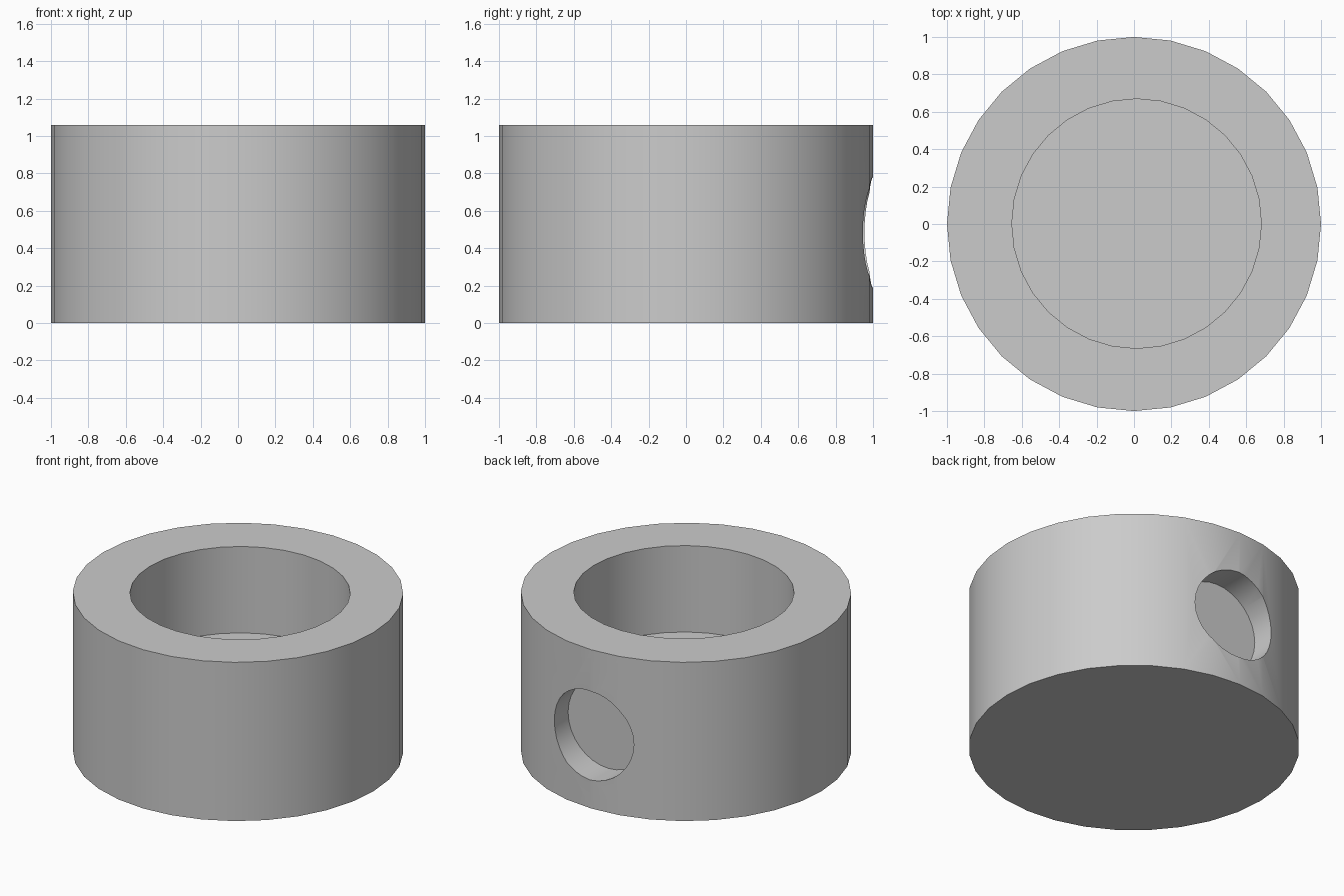
import bpy
import math

cube = bpy.data.objects.get("Cube")
if cube:
    bpy.data.objects.remove(cube, do_unlink=True)

HEIGHT = 1.06
OFFSET_X = 0.014      # bore and side hole sit slightly off centre
HOLE_Z = 0.485

grey = bpy.data.materials.new("plain_grey")
grey.use_nodes = True
grey.diffuse_color = (0.6, 0.6, 0.6, 1)
grey.node_tree.nodes["Principled BSDF"].inputs["Base Color"].default_value = (0.6, 0.6, 0.6, 1)


def cylinder(name, radius, depth, centre, tilt=0.0):
    bpy.ops.mesh.primitive_cylinder_add(vertices=32, radius=radius, depth=depth,
                                        location=centre, rotation=(tilt, 0, 0))
    obj = bpy.context.object
    obj.name = name
    obj.data.materials.append(grey)
    return obj


def cut(target, cutter):
    mod = target.modifiers.new(cutter.name, 'BOOLEAN')
    mod.operation = 'DIFFERENCE'
    mod.solver = 'EXACT'
    mod.object = cutter
    cutter.hide_render = True
    bpy.ops.object.select_all(action='DESELECT')
    target.select_set(True)
    bpy.context.view_layer.objects.active = target
    bpy.ops.object.modifier_apply(modifier=mod.name)
    bpy.data.objects.remove(cutter, do_unlink=True)


# Solid round body
body = cylinder("collar_body", 1.0, HEIGHT, (0, 0, HEIGHT / 2))

# Blind bore from the top, floor near mid height
bore_floor, bore_top = 0.483, 1.4
cut(body, cylinder("bore_cutter", 0.667, bore_top - bore_floor,
                   (OFFSET_X, 0.002, (bore_top + bore_floor) / 2)))

# Shallow blind round hole in the back
hole_floor, hole_end = 0.80, 1.2
cut(body, cylinder("side_hole_cutter", 0.297, hole_end - hole_floor,
                   (OFFSET_X, (hole_floor + hole_end) / 2, HOLE_Z), math.pi / 2))

# Smooth walls with crisp rims
bpy.ops.object.shade_smooth_by_angle(angle=math.radians(30))
